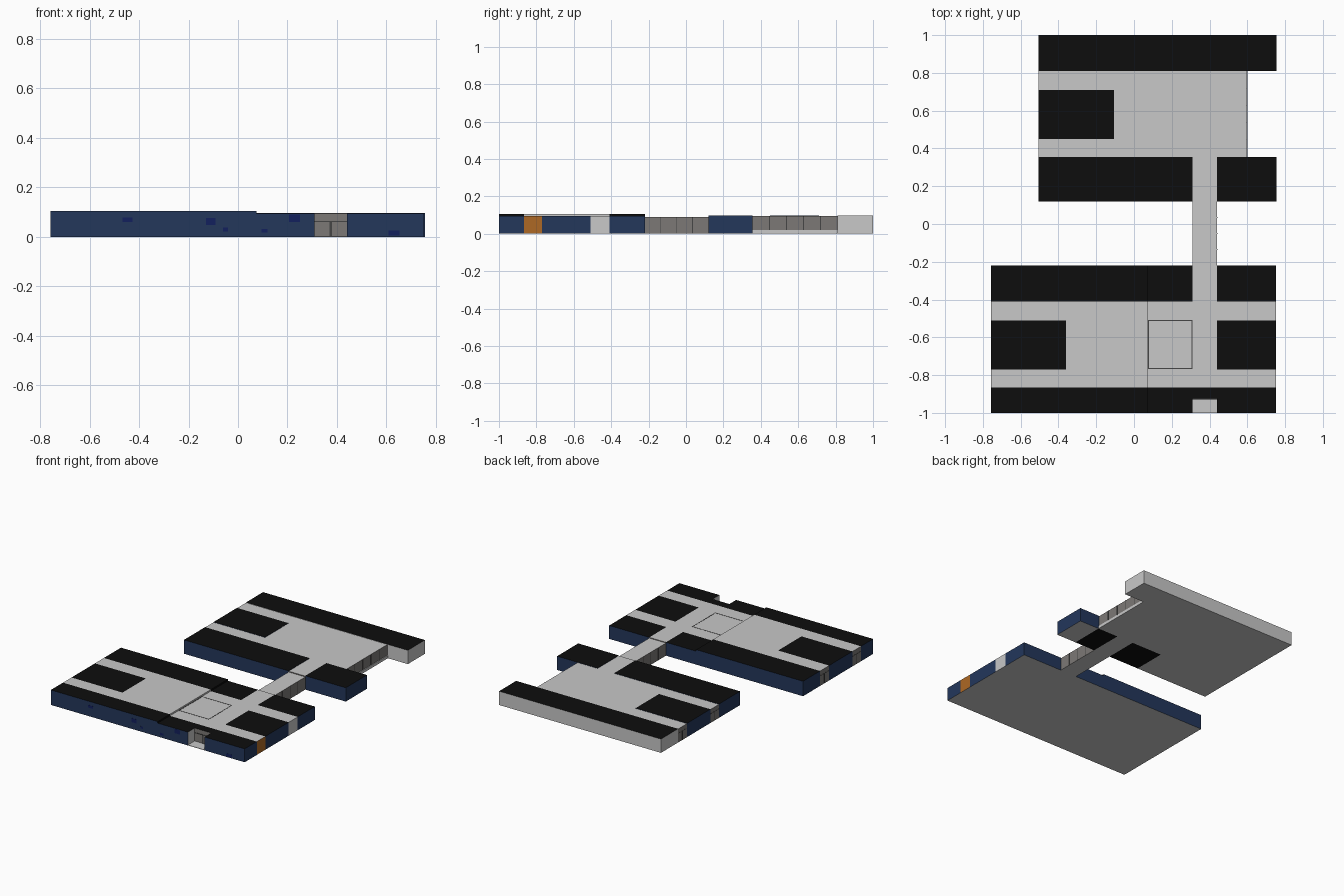
import bpy, bmesh

if "Cube" in bpy.data.objects:
    bpy.data.objects.remove(bpy.data.objects["Cube"])

# Flat colours
COLORS = {
    "light_grey": (0.58, 0.58, 0.58),
    "warm_grey": (0.20, 0.19, 0.18),
    "wall_blue": (0.017, 0.038, 0.105),
    "deep_blue": (0.006, 0.014, 0.11),
    "roof_black": (0.004, 0.004, 0.004),
    "door_orange": (0.42, 0.14, 0.018),
    "frame_grey": (0.06, 0.06, 0.06),
}
MATS = {}
for name, c in COLORS.items():
    MATS[name] = bpy.data.materials.new(name)
    MATS[name].diffuse_color = (*c, 1)
KEYS = list(COLORS)


def box(name, x0, x1, y0, y1, z0, z1, side, top=None, bottom=None, px=None, nx=None):
    """Axis-aligned box, coloured by face direction."""
    bm = bmesh.new()
    bmesh.ops.create_cube(bm, size=1)
    for v in bm.verts:
        v.co = (x1 if v.co.x > 0 else x0, y1 if v.co.y > 0 else y0, z1 if v.co.z > 0 else z0)
    bm.normal_update()
    for f in bm.faces:
        n, col = f.normal, side
        if n.z > 0.5:
            col = top or side
        elif n.z < -0.5:
            col = bottom or side
        elif n.x > 0.5:
            col = px or side
        elif n.x < -0.5:
            col = nx or side
        f.material_index = KEYS.index(col)
    me = bpy.data.meshes.new(name)
    bm.to_mesh(me)
    bm.free()
    for k in KEYS:
        me.materials.append(MATS[k])
    ob = bpy.data.objects.new(name, me)
    bpy.context.collection.objects.link(ob)
    return ob


def room(name, x0, x1, y0, y1, h, **kw):
    kw = {"bottom": "light_grey", **kw}
    box(name, x0, x1, y0, y1, 0, h, "wall_blue", top="roof_black", **kw)


def hall(name, x0, x1, y0, y1, h, **kw):
    box(name, x0, x1, y0, y1, 0, h, "warm_grey", top="light_grey", bottom="light_grey", **kw)


W, E, S = -0.757, 0.752, 0.075    # front block ends and roof step
HL, HR, HB = 0.105, 0.094, 0.097  # roof heights: left, right, back block
A, B = 0.31, 0.44                 # cross corridor sides

# Front block: rooms
for n, y0, y1 in (("front", -1.0, -0.865), ("rear", -0.41, -0.22)):
    room(n + "_room_left", W, S, y0, y1, HL, px="roof_black")
    room(n + "_room_middle", S, A, y0, y1, HR, px="light_grey")
    room(n + "_room_right", B, E, y0, y1, HR, nx="light_grey")
room("side_room_left", W, -0.36, -0.77, -0.51, HL)
room("side_room_right", B, E, -0.77, -0.51, HR)

# Front block: corridors and lobby
for n, y0, y1, end in (("front", -0.865, -0.77, "door_orange"), ("rear", -0.51, -0.41, "light_grey")):
    hall(n + "_corridor_left", W, S, y0, y1, HL, px="light_grey")
    hall(n + "_corridor_right", S, E, y0, y1, HR, px=end)
hall("lobby_left", -0.36, S, -0.77, -0.51, HL, px="light_grey")
hall("lobby_right", S, B, -0.77, -0.51, HR)
hall("cross_corridor_front", A, B, -0.41, -0.22, HR)

# Entrance alcove: recessed wall, step and door frame
box("entrance_wall", A, B, -0.925, -0.865, 0, HR, "warm_grey", top="roof_black", bottom="light_grey")
box("entrance_floor", A, B, -1.0, -0.925, 0, 0.003, "light_grey")
box("entrance_mullion", 0.37, 0.38, -0.928, -0.925, 0.003, 0.06, "frame_grey")
box("entrance_lintel", A, B, -0.928, -0.925, 0.06, 0.064, "frame_grey")

# Skylight outline on the lobby roof
x0, x1, y0, y1, t = S, A, -0.767, -0.508, 0.005
for i, (a, b, c, d) in enumerate(((x0, x1, y0, y0 + t), (x0, x1, y1 - t, y1),
                                  (x0, x0 + t, y0 + t, y1 - t), (x1 - t, x1, y0 + t, y1 - t))):
    box(f"skylight_edge_{i}", a, b, c, d, HR, HR + 0.001, "frame_grey")

# Link corridor between the blocks
hall("link_corridor", A, B, -0.22, 0.12, 0.089)

# Back block: rooms (two of them with black undersides)
room("back_room_west", -0.505, 0.07, 0.12, 0.355, HB)
room("back_room_middle", 0.07, A, 0.12, 0.355, HB, bottom="roof_black")
room("back_room_inner", B, 0.6, 0.12, 0.355, HB, bottom="roof_black")
room("back_room_east", 0.6, 0.755, 0.12, 0.355, HB)
room("back_side_room", -0.505, -0.105, 0.45, 0.71, HB)
box("north_hall", -0.505, 0.755, 0.81, 1.0, 0, HB, "light_grey", top="roof_black")

# Back block: corridors and lobby
H = 0.095
hall("back_corridor_north", -0.505, 0.595, 0.71, 0.81, H)
hall("back_corridor_south", -0.505, 0.595, 0.355, 0.45, H)
hall("back_lobby", -0.105, 0.595, 0.45, 0.71, H)
hall("cross_corridor_back", A, B, 0.12, 0.355, H)
box("lobby_floor_edge", 0.595, 0.6, 0.355, 0.81, 0, 0.02, "light_grey")

# Window mullions on the lobby, the link and the corridor ends
for i in range(1, 5):
    y = 0.355 + i * 0.091
    box(f"lobby_mullion_{i}", 0.595, 0.597, y - 0.002, y + 0.002, 0.02, H, "frame_grey")
for x, tag in ((A - 0.001, "west"), (B, "east")):
    for i in range(1, 4):
        y = -0.22 + i * 0.085
        box(f"link_mullion_{tag}_{i}", x, x + 0.001, y - 0.002, y + 0.002, 0, 0.089, "frame_grey")
for i, (x, y, h) in enumerate(((W, -0.817, HL), (W, -0.46, HL), (-0.505, 0.76, H), (-0.505, 0.402, H))):
    box(f"end_window_mullion_{i}", x - 0.001, x, y - 0.004, y + 0.004, 0, h * 0.65, "frame_grey")
    box(f"end_window_rail_{i}", x - 0.001, x, y - 0.045, y + 0.045, h * 0.65, h * 0.69, "frame_grey")

# Deep blue patches on the front wall
for i, (x, z, w, h) in enumerate(((-0.447, 0.069, 0.04, 0.018), (-0.11, 0.062, 0.04, 0.028),
                                  (-0.05, 0.03, 0.02, 0.015), (0.228, 0.075, 0.045, 0.03),
                                  (0.107, 0.025, 0.025, 0.015), (0.63, 0.015, 0.045, 0.02))):
    box(f"wall_patch_{i}", x - w / 2, x + w / 2, -1.001, -1.0, z - h / 2, z + h / 2, "deep_blue")

for m in bpy.data.materials:
    if m.users and not m.is_grease_pencil:
        m.use_nodes = True
        m.node_tree.nodes["Principled BSDF"].inputs["Base Color"].default_value = m.diffuse_color
